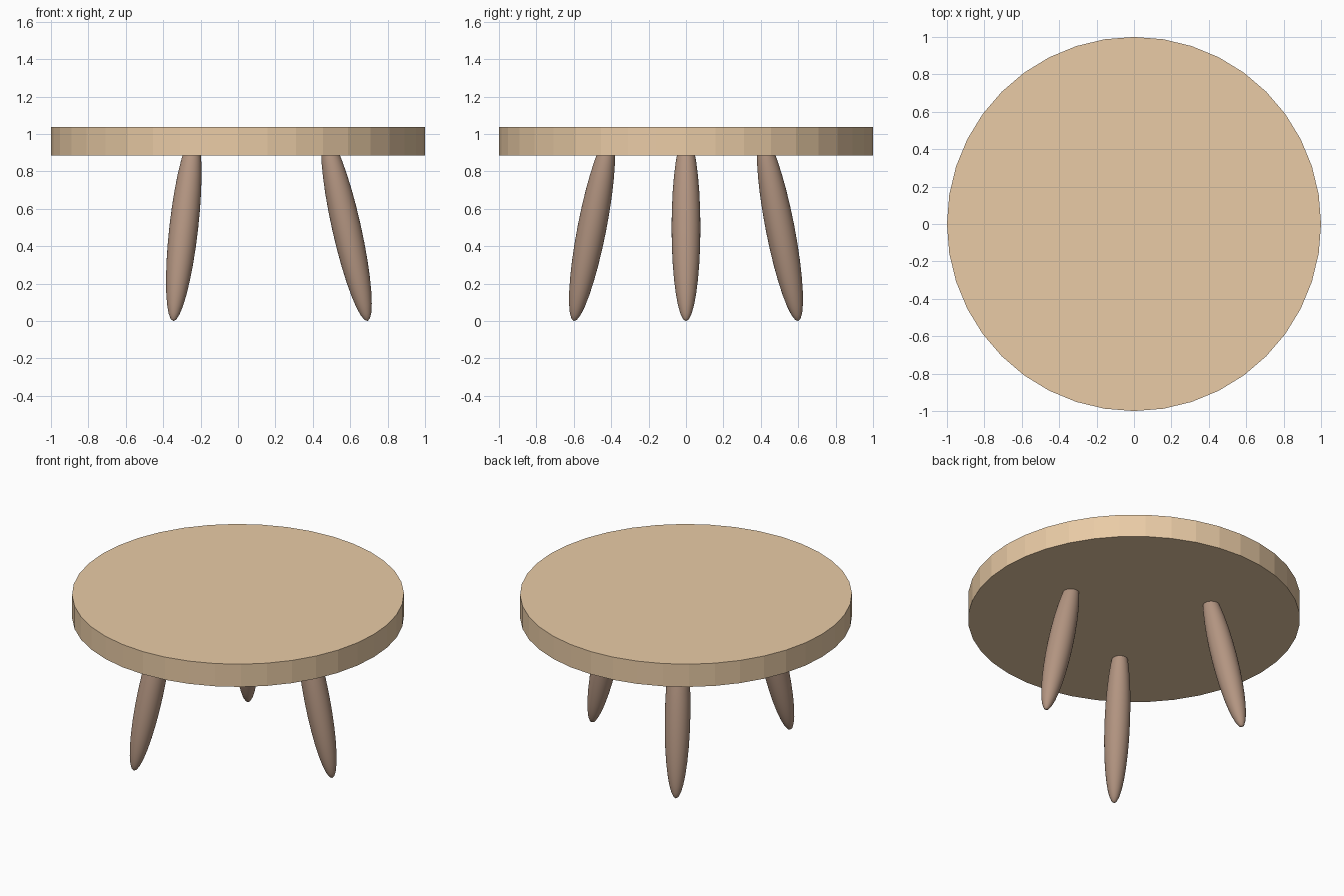
import bpy, math
from mathutils import Vector

if "Cube" in bpy.data.objects:
    bpy.data.objects.remove(bpy.data.objects["Cube"])


def material(name, color):
    mat = bpy.data.materials.new(name)
    mat.diffuse_color = (*color, 1)
    mat.use_nodes = True
    mat.node_tree.nodes["Principled BSDF"].inputs["Base Color"].default_value = mat.diffuse_color
    return mat


top_wood = material("light_wood", (0.82, 0.60, 0.38))
leg_wood = material("leg_wood", (0.45, 0.30, 0.22))

# Round faceted top
Z_LOW, Z_HIGH = 0.886, 1.037
bpy.ops.mesh.primitive_cylinder_add(vertices=40, radius=1, depth=Z_HIGH - Z_LOW,
                                    location=(0, 0, (Z_LOW + Z_HIGH) / 2))
top = bpy.context.object
top.name = "table_top"
top.data.materials.append(top_wood)


# Splayed leg: stretched sphere resting on the ground, tip hidden in the top
def leg(name, angle, reach=0.58, lean=0.225, radius=0.077, half_height=0.5):
    outward = Vector((math.cos(angle), math.sin(angle), 0))
    axis = (Vector((0, 0, 1)) - outward * lean).normalized()
    c2 = axis.z ** 2
    length = math.sqrt((half_height ** 2 - radius ** 2 * (1 - c2)) / c2)
    bpy.ops.mesh.primitive_uv_sphere_add(segments=32, ring_count=16, radius=1,
                                         location=outward * reach + Vector((0, 0, half_height)))
    obj = bpy.context.object
    obj.name = name
    obj.scale = (radius, radius, length)
    obj.rotation_euler = Vector((0, 0, 1)).rotation_difference(axis).to_euler()
    obj.data.materials.append(leg_wood)
    bpy.ops.object.shade_smooth()


# Three legs evenly spread around the centre
for i, name in enumerate(("right_leg", "back_left_leg", "front_left_leg")):
    leg(name, i * math.tau / 3)
